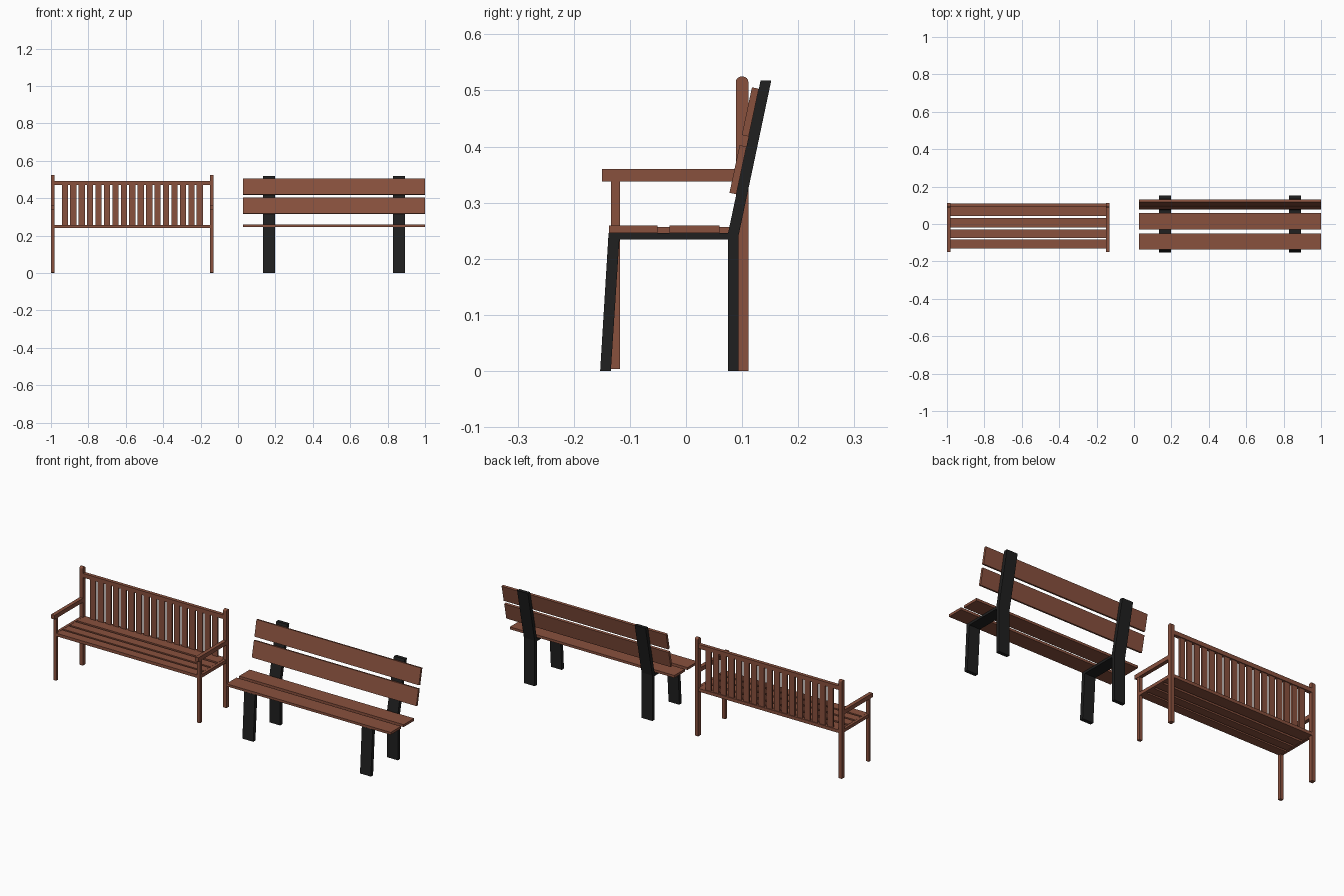
import bpy, bmesh, math

if "Cube" in bpy.data.objects:
    bpy.data.objects.remove(bpy.data.objects["Cube"])


def material(name, rgb):
    m = bpy.data.materials.new(name)
    m.diffuse_color = (*rgb, 1.0)
    m.use_nodes = True
    m.node_tree.nodes["Principled BSDF"].inputs["Base Color"].default_value = m.diffuse_color
    return m


WOOD = material("brown wood", (0.25, 0.082, 0.048))
IRON = material("black metal", (0.014, 0.014, 0.014))


def prism(name, profile, x0, x1, mat):
    """Extrude a (y, z) profile along x."""
    bm = bmesh.new()
    verts = [bm.verts.new((x0, y, z)) for y, z in profile]
    face = bm.faces.new(verts)
    ext = bmesh.ops.extrude_face_region(bm, geom=[face])
    moved = [g for g in ext["geom"] if isinstance(g, bmesh.types.BMVert)]
    bmesh.ops.translate(bm, verts=moved, vec=(x1 - x0, 0, 0))
    bmesh.ops.recalc_face_normals(bm, faces=bm.faces)
    mesh = bpy.data.meshes.new(name)
    bm.to_mesh(mesh)
    bm.free()
    mesh.materials.append(mat)
    ob = bpy.data.objects.new(name, mesh)
    bpy.context.collection.objects.link(ob)
    return ob


def box(name, x0, x1, y0, y1, z0, z1, mat=WOOD):
    return prism(name, [(y0, z0), (y1, z0), (y1, z1), (y0, z1)], x0, x1, mat)


# ---------- Armchair-style bench (left) ----------
L, R, W = -1.0, -0.13, 0.02
CX = (L + R) / 2

# rear posts with a rounded top
post = [(0.089, 0.0), (0.111, 0.0)]
for i in range(9):
    a = math.pi * i / 8
    post.append((0.10 + 0.011 * math.cos(a), 0.516 + 0.009 * math.sin(a)))

for side, x in (("left", L), ("right", R - W)):
    prism(f"rear_post_{side}", post, x, x + W, WOOD)
    box(f"front_leg_{side}", x + 0.001, x + W - 0.001, -0.134, -0.118, 0.004, 0.338)
    box(f"armrest_{side}", x, x + W, -0.150, 0.090, 0.338, 0.360)
    box(f"side_rail_{side}", x + 0.003, x + W - 0.003, -0.118, 0.089, 0.240, 0.257)

# seat slats
for i, (y0, y1) in enumerate([(-0.132, -0.084), (-0.074, -0.029), (-0.018, 0.031), (0.044, 0.091)]):
    box(f"seat_slat_{i + 1}", L + W - 0.002, R - W + 0.002, y0, y1, 0.241, 0.257)

# backrest rails and upright slats
box("back_top_rail", L + W - 0.001, R - W + 0.001, 0.091, 0.110, 0.470, 0.492)
box("back_bottom_rail", L + W - 0.001, R - W + 0.001, 0.091, 0.110, 0.240, 0.257)
for i in range(17):
    x = CX + (i - 8) * 0.0451
    box(f"back_slat_{i + 1}", x - 0.0165, x + 0.0165, 0.096, 0.105, 0.255, 0.472)

# ---------- Metal-framed bench (right) ----------
X0, X1 = 0.027, 1.0
SLOPE = 0.058 / 0.272          # lean of the backrest


def lean(z):
    """y of the front of the leaning upright at height z"""
    return 0.075 + (z - 0.246) * SLOPE


for side, x in (("left", 0.165), ("right", 0.861)):
    a, b = x - 0.032, x + 0.032
    prism(f"metal_front_leg_{side}",
          [(-0.153, 0), (-0.134, 0), (-0.118, 0.246), (-0.138, 0.246)], a, b, IRON)
    box(f"metal_seat_beam_{side}", a, b, -0.130, 0.080, 0.234, 0.246, IRON)
    prism(f"metal_upright_{side}",
          [(0.075, 0), (0.094, 0), (0.094, 0.243), (0.152, 0.518), (lean(0.518), 0.518),
           (0.075, 0.246)], a, b, IRON)

# seat planks
box("seat_plank_front", X0, X1, -0.1375, -0.051, 0.246, 0.259)
box("seat_plank_rear", X0, X1, -0.029, 0.060, 0.246, 0.259)

# leaning back planks
ang = math.atan(SLOPE)
ny, nz = -0.0125 * math.cos(ang), 0.0125 * math.sin(ang)
for name, z0, z1 in (("lower", 0.315, 0.400), ("upper", 0.418, 0.503)):
    prism(f"back_plank_{name}",
          [(lean(z0), z0), (lean(z1), z1),
           (lean(z1) + ny, z1 + nz), (lean(z0) + ny, z0 + nz)], X0, X1, WOOD)
